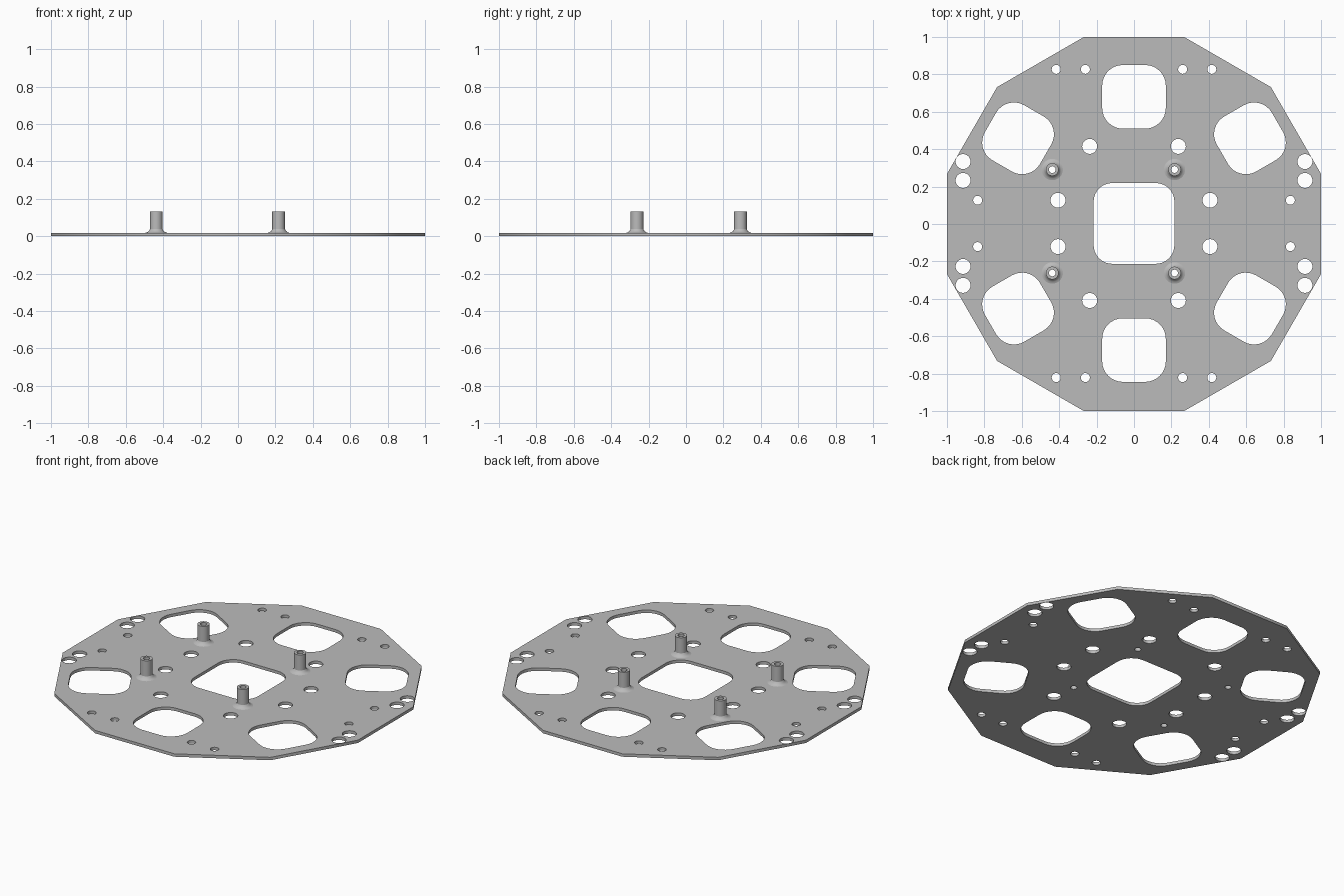
import bpy
import bmesh
from math import cos, sin, pi, radians

if "Cube" in bpy.data.objects:
    bpy.data.objects.remove(bpy.data.objects["Cube"], do_unlink=True)

THICK = 0.018      # plate thickness
SHIFT = 0.003      # small offset of the hole pattern in y
BORE = 0.018       # bore radius of the standoffs

grey = bpy.data.materials.new("plain grey")
grey.use_nodes = True
colour = (0.5, 0.5, 0.5, 1)
grey.diffuse_color = colour
grey.node_tree.nodes["Principled BSDF"].inputs["Base Color"].default_value = colour


def circle(x, y, r, n=32, start=0.0):
    return [(x + r * cos(start + 2 * pi * i / n), y + r * sin(start + 2 * pi * i / n))
            for i in range(n)]


def rounded_square(x, y, half, r, turn=0.0, steps=8):
    pts = []
    for q in range(4):
        mid = pi / 4 + q * pi / 2
        cx = (half - r) * (1 if cos(mid) > 0 else -1)
        cy = (half - r) * (1 if sin(mid) > 0 else -1)
        for i in range(steps + 1):
            a = q * pi / 2 + i / steps * pi / 2
            px, py = cx + r * cos(a), cy + r * sin(a)
            pts.append((x + px * cos(turn) - py * sin(turn),
                        y + px * sin(turn) + py * cos(turn)))
    return pts


def smooth(obj):
    bpy.ops.object.select_all(action='DESELECT')
    obj.select_set(True)
    bpy.context.view_layer.objects.active = obj
    bpy.ops.object.shade_smooth_by_angle(angle=radians(30))


# Outline of the plate, then its windows and holes
loops = [circle(0, 0, 1 / cos(pi / 12), 12, pi / 12),
         rounded_square(0, SHIFT, 0.216, 0.1)]
for sy in (1, -1):
    loops.append(rounded_square(0, sy * 0.677 + SHIFT, 0.17, 0.11))
    for sx in (1, -1):
        loops.append(rounded_square(sx * 0.62, sy * 0.455 + SHIFT, 0.17, 0.11,
                                    sx * sy * pi / 6))
        for x, y, r in [(0.26, 0.824, 0.024), (0.416, 0.824, 0.024), (0.836, 0.124, 0.024),
                        (0.914, 0.331, 0.04), (0.914, 0.23, 0.04),
                        (0.237, 0.412, 0.04), (0.406, 0.124, 0.04)]:
            loops.append(circle(sx * x, sy * y + SHIFT, r))

posts = {"back_left": (0.217, 0.291), "back_right": (-0.437, 0.291),
         "front_left": (0.217, -0.262), "front_right": (-0.437, -0.262)}
loops += [circle(x, y, BORE) for x, y in posts.values()]

# Plate: filled flat curve, extruded and turned into a mesh
curve = bpy.data.curves.new("mounting_plate", 'CURVE')
curve.dimensions = '2D'
curve.fill_mode = 'BOTH'
curve.extrude = THICK / 2
for pts in loops:
    spline = curve.splines.new('POLY')
    spline.points.add(len(pts) - 1)
    for p, (x, y) in zip(spline.points, pts):
        p.co = (x, y, 0, 1)
    spline.use_cyclic_u = True
curve.materials.append(grey)
plate = bpy.data.objects.new("mounting_plate", curve)
bpy.context.collection.objects.link(plate)
plate.location.z = THICK / 2
bpy.ops.object.select_all(action='DESELECT')
plate.select_set(True)
bpy.context.view_layer.objects.active = plate
bpy.ops.object.convert(target='MESH')
plate = bpy.context.view_layer.objects.active
bm = bmesh.new()
bm.from_mesh(plate.data)
bmesh.ops.remove_doubles(bm, verts=bm.verts, dist=1e-5)
bmesh.ops.recalc_face_normals(bm, faces=bm.faces)
bm.to_mesh(plate.data)
bm.free()
smooth(plate)

# Standoffs: turned profile with a filleted foot and an open bore
profile = [(BORE, THICK), (0.057, THICK), (0.048, 0.021), (0.04, 0.027),
           (0.034, 0.037), (0.034, 0.132), (BORE, 0.132)]
for name, (x, y) in posts.items():
    bm = bmesh.new()
    rings = [[bm.verts.new((px, py, z)) for px, py in circle(0, 0, r)] for r, z in profile]
    for a, b in zip(rings, rings[1:] + rings[:1]):
        for i in range(len(a)):
            j = (i + 1) % len(a)
            bm.faces.new((a[i], a[j], b[j], b[i]))
    bmesh.ops.recalc_face_normals(bm, faces=bm.faces)
    mesh = bpy.data.meshes.new(name + "_standoff")
    bm.to_mesh(mesh)
    bm.free()
    mesh.materials.append(grey)
    post = bpy.data.objects.new(name + "_standoff", mesh)
    post.location = (x, y, 0)
    bpy.context.collection.objects.link(post)
    smooth(post)
